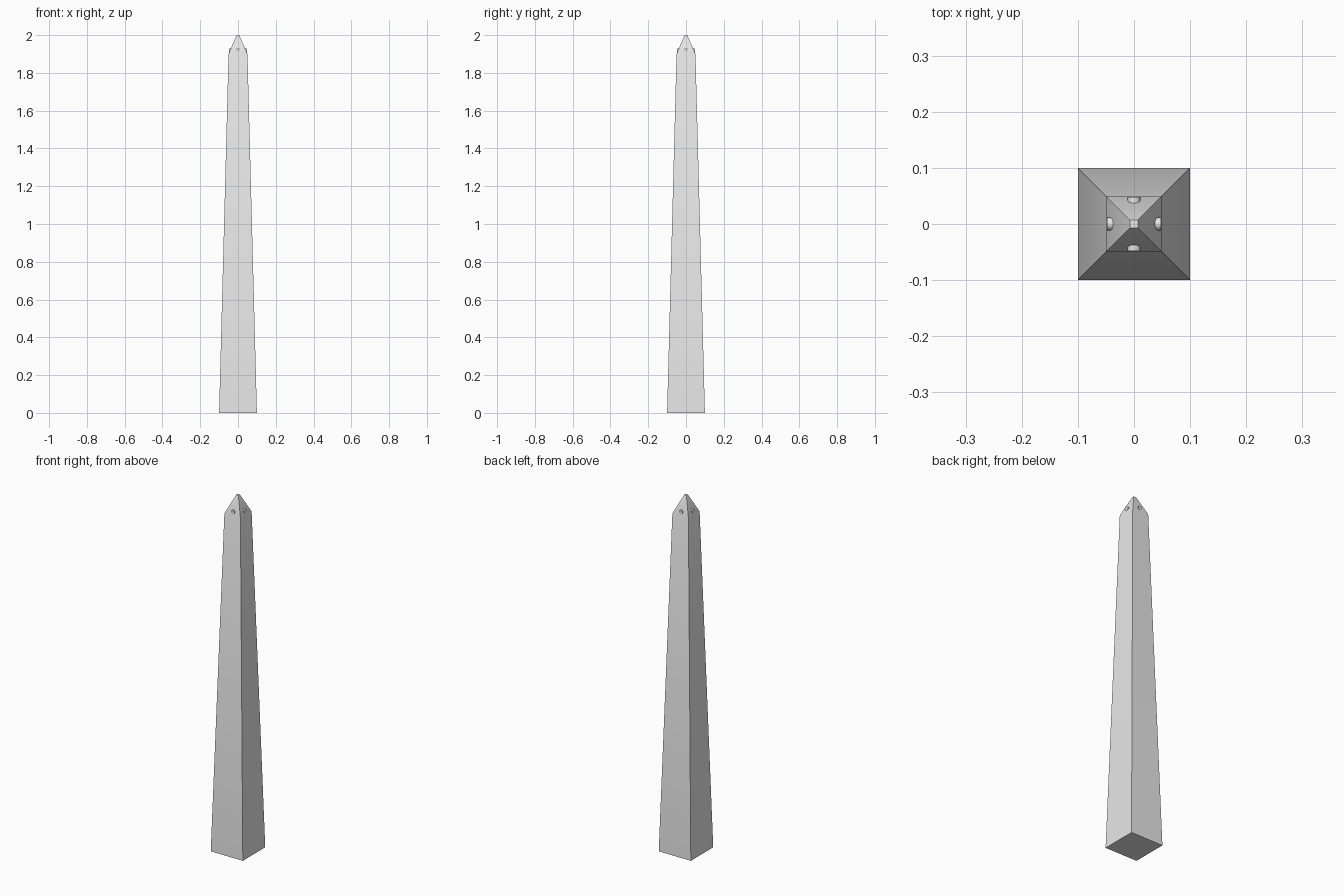
import bpy
import bmesh
from math import radians, pi
from mathutils import Matrix

cube = bpy.data.objects.get("Cube")
if cube:
    bpy.data.objects.remove(cube, do_unlink=True)

stone = bpy.data.materials.new("pale_grey_stone")
grey = (0.8, 0.8, 0.8, 1)
stone.diffuse_color = grey
stone.use_nodes = True
stone.node_tree.nodes["Principled BSDF"].inputs["Base Color"].default_value = grey


def make_object(name, bm):
    bmesh.ops.recalc_face_normals(bm, faces=bm.faces)
    mesh = bpy.data.meshes.new(name)
    bm.to_mesh(mesh)
    bm.free()
    mesh.materials.append(stone)
    obj = bpy.data.objects.new(name, mesh)
    bpy.context.collection.objects.link(obj)
    bpy.ops.object.select_all(action="DESELECT")
    obj.select_set(True)
    bpy.context.view_layer.objects.active = obj
    bpy.ops.object.shade_smooth_by_angle(angle=radians(30))
    return obj


# Tapered square shaft with a pointed cap: (half width, height) of each ring
bm = bmesh.new()
rings = []
for half, z in [(0.1, 0), (0.05, 1.9), (0.007, 2)]:
    rings.append([bm.verts.new((half * sx, half * sy, z))
                  for sx, sy in [(-1, -1), (1, -1), (1, 1), (-1, 1)]])
for low, high in zip(rings, rings[1:]):
    for i in range(4):
        j = (i + 1) % 4
        bm.faces.new((low[i], low[j], high[j], high[i]))
bm.faces.new(rings[0][::-1])
bm.faces.new(rings[-1])
make_object("obelisk", bm)

# One short round lamp set into each face of the cap
for i, side in enumerate(["front", "left", "back", "right"]):
    bm = bmesh.new()
    bmesh.ops.create_cone(
        bm, cap_ends=True, segments=16, radius1=0.0115, radius2=0.0115, depth=0.018,
        matrix=Matrix.Rotation(i * pi / 2, 4, "Z")
        @ Matrix.Translation((0, -0.039, 1.918))
        @ Matrix.Rotation(pi / 2, 4, "X"))
    make_object(side + "_lamp", bm)
